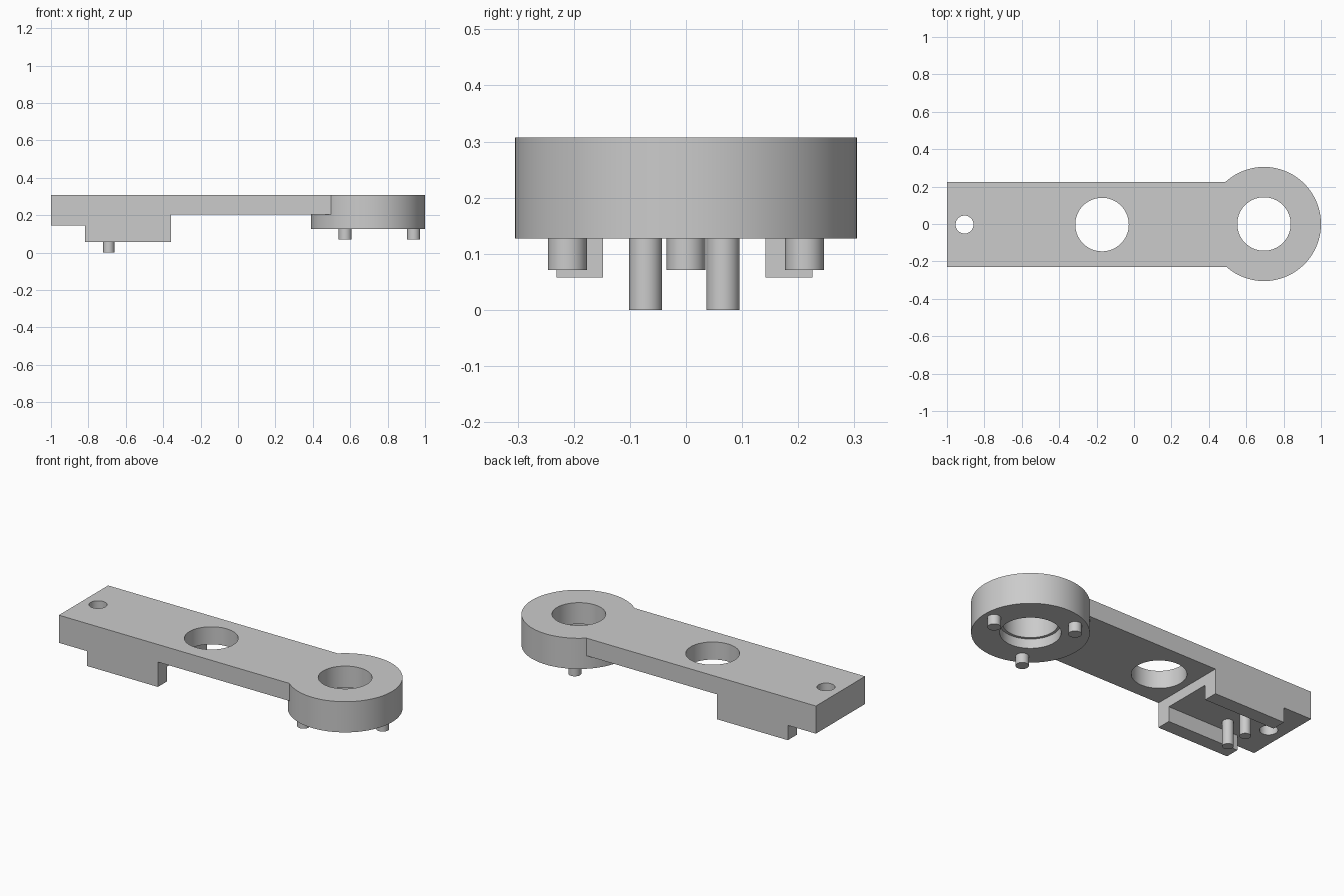
import bpy, bmesh, math

cube = bpy.data.objects.get("Cube")
if cube:
    bpy.data.objects.remove(cube, do_unlink=True)

grey = bpy.data.materials.new("plain grey")
grey.use_nodes = True
grey.diffuse_color = (0.6, 0.6, 0.6, 1)
grey.node_tree.nodes["Principled BSDF"].inputs["Base Color"].default_value = (0.6, 0.6, 0.6, 1)

TOP, ARM_Y, ARM_HALF = 0.307, -0.003, 0.228
RING_X, RING_Z, HOLE_R = 0.695, 0.127, 0.143
END_Z = 0.145


def make_object(name, bm):
    bmesh.ops.recalc_face_normals(bm, faces=bm.faces)
    mesh = bpy.data.meshes.new(name)
    bm.to_mesh(mesh)
    bm.free()
    mesh.materials.append(grey)
    obj = bpy.data.objects.new(name, mesh)
    bpy.context.collection.objects.link(obj)
    return obj


def prism(name, profile, y0, y1):
    """Extrude an x-z profile from y0 to y1."""
    bm = bmesh.new()
    face = bm.faces.new([bm.verts.new((x, y0, z)) for x, z in profile])
    moved = bmesh.ops.extrude_face_region(bm, geom=[face])["geom"]
    verts = [v for v in moved if isinstance(v, bmesh.types.BMVert)]
    bmesh.ops.translate(bm, verts=verts, vec=(0, y1 - y0, 0))
    return make_object(name, bm)


def cylinder(name, x, y, radius, z0, z1, sides=96):
    bm = bmesh.new()
    bmesh.ops.create_cone(bm, cap_ends=True, segments=sides, radius1=radius,
                          radius2=radius, depth=z1 - z0)
    bmesh.ops.translate(bm, verts=bm.verts, vec=(x, y, (z0 + z1) / 2))
    return make_object(name, bm)


def select(obj):
    bpy.ops.object.select_all(action='DESELECT')
    obj.select_set(True)
    bpy.context.view_layer.objects.active = obj


def combine(body, other, operation):
    mod = body.modifiers.new(operation.lower(), 'BOOLEAN')
    mod.operation, mod.solver, mod.object = operation, 'EXACT', other
    select(body)
    bpy.ops.object.modifier_apply(modifier=mod.name)
    bpy.data.objects.remove(other, do_unlink=True)


# Arm with a thicker end
body = prism("arm_body", [(-1, END_Z), (-0.358, END_Z), (-0.358, 0.204),
                          (0.6, 0.204), (0.6, TOP), (-1, TOP)],
             ARM_Y - ARM_HALF, ARM_Y + ARM_HALF)

# Rails on both sides of the underside channel
for side in (-1, 1):
    ys = sorted((ARM_Y + side * 0.145, ARM_Y + side * ARM_HALF))
    rail = prism("rail", [(-0.818, 0.058), (-0.358, 0.058),
                          (-0.358, 0.25), (-0.818, 0.25)], *ys)
    combine(body, rail, 'UNION')

# Round head
combine(body, cylinder("round_head", RING_X, 0, 0.305, RING_Z, TOP, 128), 'UNION')

# Holes, with a wider bore under the head
for x, y, radius, z0, z1 in ((RING_X, 0, HOLE_R, -0.1, 0.5),
                             (RING_X, 0, 0.158, -0.1, 0.182),
                             (-0.171, ARM_Y, HOLE_R, -0.1, 0.5),
                             (-0.906, ARM_Y, 0.048, -0.1, 0.5)):
    combine(body, cylinder("hole_cutter", x, y, radius, z0, z1), 'DIFFERENCE')

parts = [body]

# Three pins under the head
for i in range(3):
    a = i * math.tau / 3
    parts.append(cylinder(f"head_pin_{i + 1}", RING_X + 0.244 * math.cos(a),
                          0.244 * math.sin(a), 0.0345, 0.071, RING_Z + 0.01, 48))

# Two longer pins in the channel
for name, side in (("right", -1), ("left", 1)):
    parts.append(cylinder(f"channel_pin_{name}", -0.691, ARM_Y + side * 0.069,
                          0.0295, 0, END_Z + 0.01, 48))

for obj in parts:
    select(obj)
    bpy.ops.object.shade_smooth_by_angle(angle=math.radians(30))
